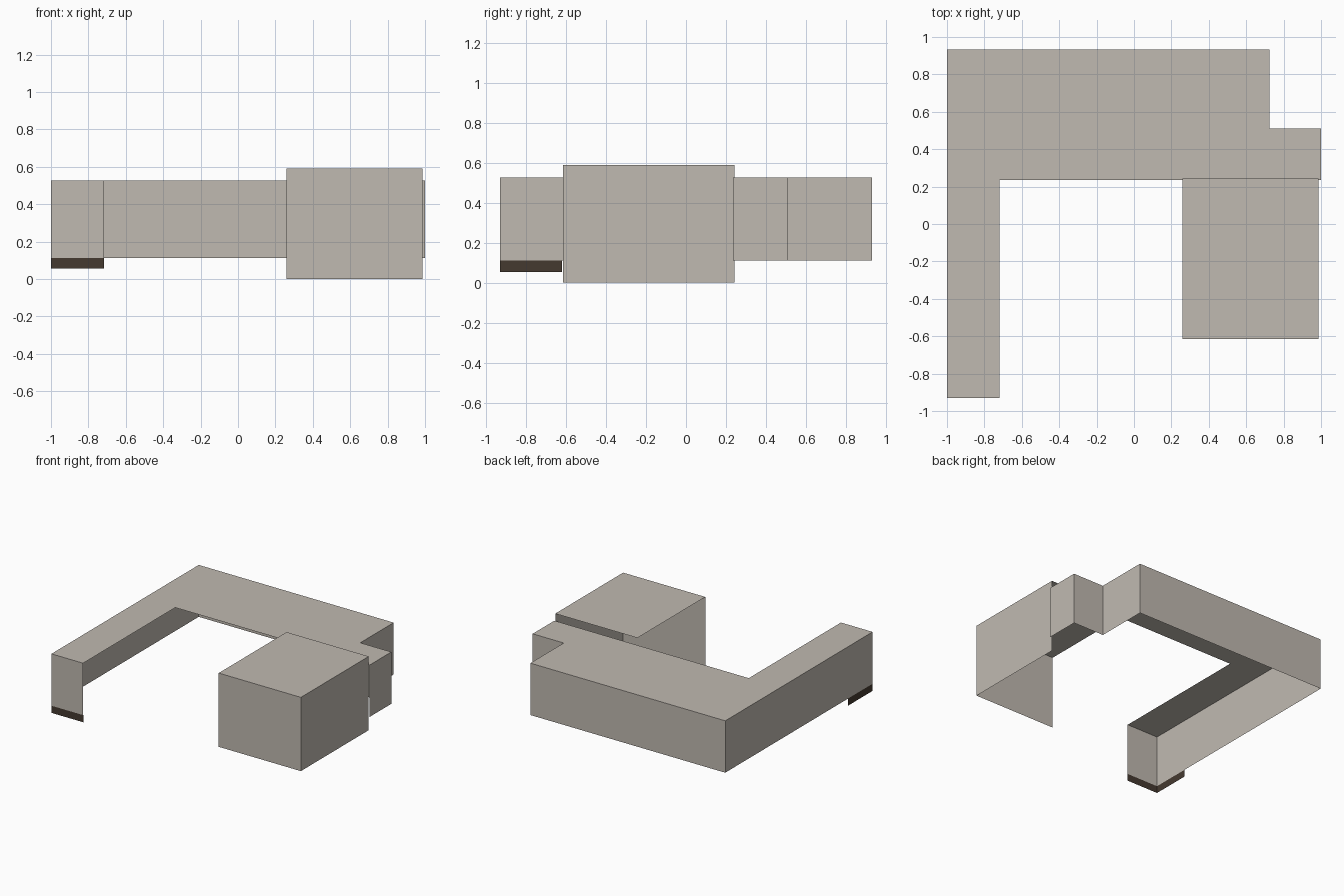
import bpy, bmesh

if "Cube" in bpy.data.objects:
    bpy.data.objects.remove(bpy.data.objects["Cube"])


def material(name, rgb):
    m = bpy.data.materials.new(name)
    m.diffuse_color = (*rgb, 1)
    m.use_nodes = True
    m.node_tree.nodes["Principled BSDF"].inputs["Base Color"].default_value = m.diffuse_color
    return m


concrete = material("pale concrete", (0.53, 0.49, 0.44))
brown = material("dark brown", (0.06, 0.042, 0.03))


def shell(name, path, z0, z1, mat, roof=None):
    """Thin open walls along a counter-clockwise path, with an optional flat roof."""
    bm = bmesh.new()
    for (ax, ay), (bx, by) in zip(path, path[1:]):
        bm.faces.new([bm.verts.new(p) for p in
                      ((ax, ay, z0), (bx, by, z0), (bx, by, z1), (ax, ay, z1))])
    if roof:
        bm.faces.new([bm.verts.new((x, y, z1)) for x, y in roof])
    bmesh.ops.remove_doubles(bm, verts=bm.verts, dist=0.0005)
    mesh = bpy.data.meshes.new(name)
    bm.to_mesh(mesh)
    bm.free()
    mesh.materials.append(mat)
    obj = bpy.data.objects.new(name, mesh)
    bpy.context.collection.objects.link(obj)
    return obj


# Long angled wing: outer walls only, the courtyard side and underside are open
outer = [(1.0, 0.235), (1.0, 0.51), (0.725, 0.51), (0.725, 0.932),
         (-1.0, 0.932), (-1.0, -0.93), (-0.72, -0.93)]
shell("angled_wing", outer, 0.112, 0.527, concrete, outer + [(-0.72, 0.235)])

# Dark plinth under the end of the wing
shell("wing_plinth", [(-1.0, -0.62), (-1.0, -0.93), (-0.717, -0.93)],
      0.055, 0.112, brown)

# Taller block: front wall, right wall and roof
front_right = [(0.26, -0.615), (0.987, -0.615), (0.987, 0.243)]
shell("tall_block", front_right, 0.0, 0.59, concrete, front_right + [(0.26, 0.243)])
